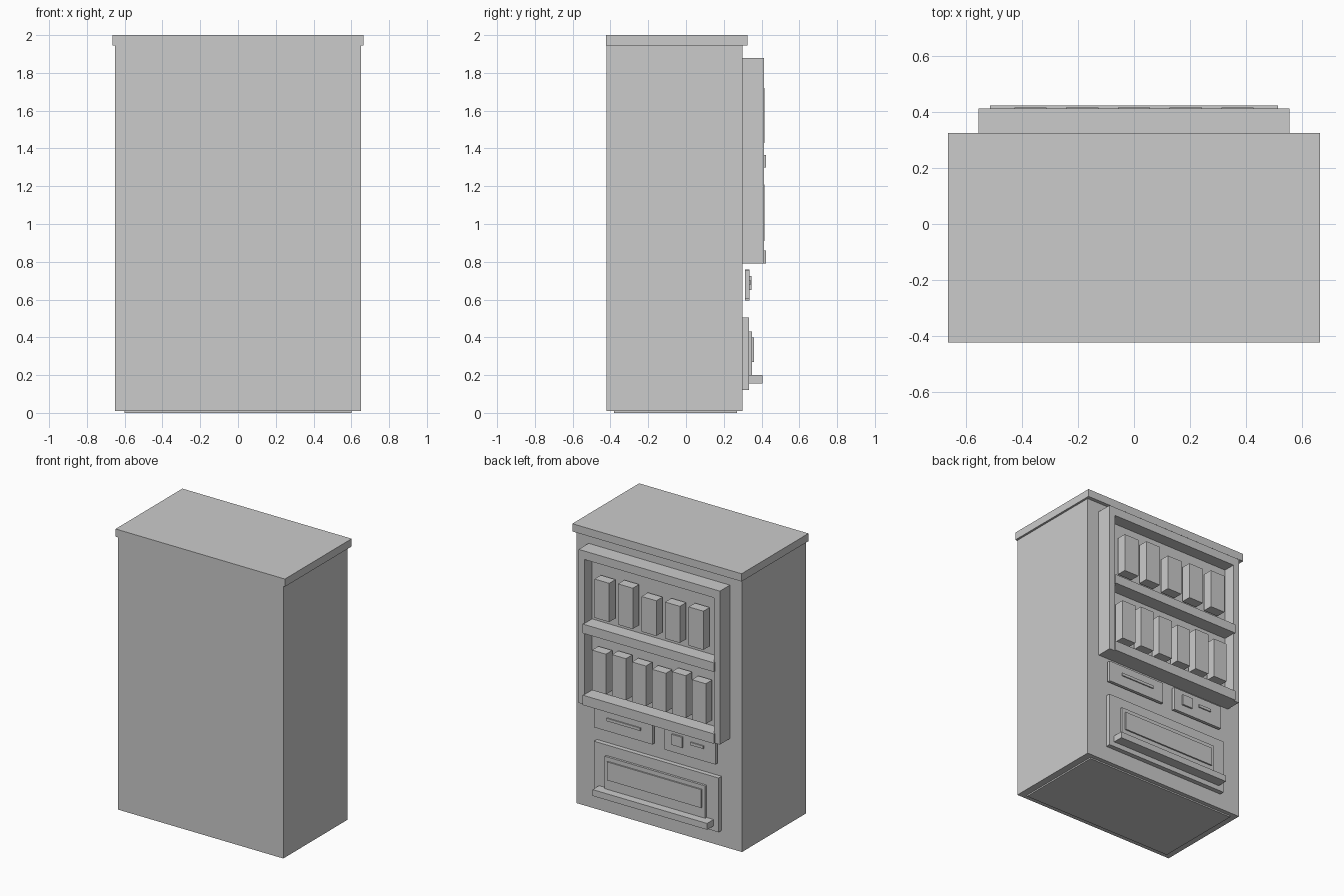
import bpy


def box(name, x0, x1, y0, y1, z0, z1):
    """Axis-aligned box from its limits."""
    bpy.ops.mesh.primitive_cube_add(size=1)
    ob = bpy.context.object
    ob.name = name
    size = (x1 - x0, y1 - y0, z1 - z0)
    mid = ((x0 + x1) / 2, (y0 + y1) / 2, (z0 + z1) / 2)
    for v in ob.data.vertices:
        v.co = [c * s + m for c, s, m in zip(v.co, size, mid)]
    return ob


def wide(name, half, y0, y1, z0, z1):
    """Box centred on x = 0."""
    return box(name, -half, half, y0, y1, z0, z1)


# Cabinet: base plinth, body and overhanging top
wide("base_plinth", 0.60, -0.38, 0.27, 0.0, 0.02)
wide("cabinet_body", 0.65, -0.42, 0.30, 0.01, 1.95)
wide("top_cap", 0.665, -0.424, 0.326, 1.945, 2.0)

# Display window: back panel and surrounding frame
wide("display_back", 0.555, 0.295, 0.325, 0.79, 1.88)
wide("frame_top", 0.555, 0.325, 0.412, 1.82, 1.88)
wide("frame_bottom", 0.51, 0.325, 0.412, 0.79, 0.85)
for side, x in (("left", -0.5325), ("right", 0.5325)):
    box("frame_" + side, x - 0.0225, x + 0.0225, 0.325, 0.412, 0.79, 1.82)

# Shelves
wide("shelf_upper", 0.515, 0.325, 0.424, 1.30, 1.365)
wide("shelf_lower", 0.515, 0.325, 0.424, 0.79, 0.86)

# Rows of goods: width, spacing, bottom, tops listed from +x to -x
rows = (
    ("upper", 0.116, 0.185, 1.43, (1.705, 1.72, 1.68, 1.69, 1.705)),
    ("lower", 0.11, 0.157, 0.91, (1.195, 1.205, 1.195, 1.185, 1.21, 1.195)),
)
for row, width, step, z0, tops in rows:
    for i, z1 in enumerate(tops):
        x = ((len(tops) - 1) / 2 - i) * step
        box(f"{row}_pack_{i + 1}", x - width / 2, x + width / 2,
            0.345, 0.416, z0, z1)

# Payment panels with raised slots and button
box("note_panel", 0.03, 0.49, 0.313, 0.335, 0.605, 0.755)
box("note_slot", 0.12, 0.385, 0.335, 0.343, 0.68, 0.70)
box("coin_panel", -0.465, -0.065, 0.313, 0.335, 0.595, 0.76)
box("coin_button", -0.212, -0.13, 0.335, 0.347, 0.65, 0.725)
box("coin_slot", -0.375, -0.275, 0.335, 0.343, 0.685, 0.705)

# Dispensing tray: surround, stepped flap and ledge
wide("tray_surround", 0.49, 0.295, 0.333, 0.12, 0.505)
wide("tray_frame", 0.395, 0.333, 0.349, 0.20, 0.43)
wide("tray_flap", 0.37, 0.349, 0.359, 0.27, 0.40)
wide("tray_ledge", 0.45, 0.333, 0.406, 0.155, 0.20)
